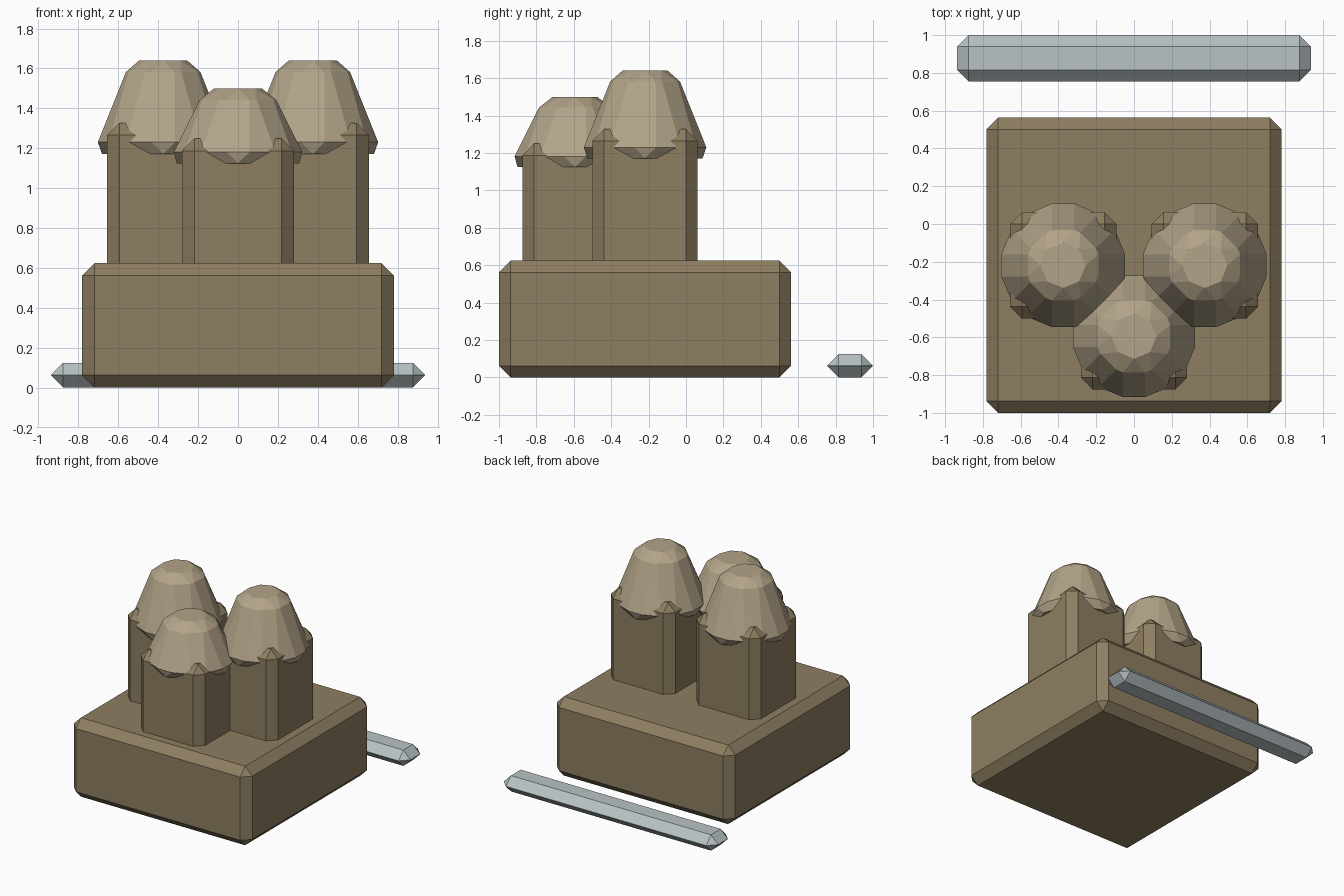
import bpy, bmesh
from mathutils import Matrix, Vector

if "Cube" in bpy.data.objects:
    bpy.data.objects.remove(bpy.data.objects["Cube"])


def material(name, rgb):
    m = bpy.data.materials.new(name)
    m.diffuse_color = (*rgb, 1)
    m.use_nodes = True
    m.node_tree.nodes["Principled BSDF"].inputs["Base Color"].default_value = m.diffuse_color
    return m


wood = material("wood", (0.27, 0.21, 0.12))
pale_wood = material("pale_wood", (0.45, 0.37, 0.25))
metal = material("metal", (0.48, 0.54, 0.55))


def finish(name, bm, location, mat, width=0.0625):
    """Turn a bmesh into an object with flat single-step chamfers."""
    mesh = bpy.data.meshes.new(name)
    bm.to_mesh(mesh)
    bm.free()
    mesh.materials.append(mat)
    obj = bpy.data.objects.new(name, mesh)
    obj.location = location
    bpy.context.collection.objects.link(obj)
    bevel = obj.modifiers.new("chamfer", 'BEVEL')
    bevel.width = width
    bevel.segments = 1
    bevel.limit_method = 'ANGLE'
    return obj


def box(name, low, high, mat, width=0.0625):
    low, high = Vector(low), Vector(high)
    bm = bmesh.new()
    bmesh.ops.create_cube(bm, size=1, matrix=Matrix.Diagonal((*(high - low), 1)))
    return finish(name, bm, (low + high) / 2, mat, width)


def cap(name, x, y, z0, z1):
    # tapered octagon with corners on the axes
    bm = bmesh.new()
    bmesh.ops.create_cone(bm, cap_ends=True, segments=8, radius1=0.375,
                          radius2=0.1875, depth=z1 - z0)
    return finish(name, bm, (x, y, (z0 + z1) / 2), pale_wood)


# Block and loose bar behind it
box("base_block", (-0.78125, -1, 0), (0.78125, 0.5625, 0.625), wood)
box("back_bar", (-0.9375, 0.755, 0), (0.9375, 1, 0.125), metal, 0.0615)

# Three posts with tapered caps: name, x, y, post top, cap bottom, cap top
posts = [("left", -0.375, -0.21875, 1.328, 1.172, 1.641),
         ("right", 0.375, -0.21875, 1.328, 1.172, 1.641),
         ("front", 0, -0.59375, 1.25, 1.125, 1.5)]
h = 0.28125
for name, x, y, top, z0, z1 in posts:
    box(name + "_post", (x - h, y - h, 0.547), (x + h, y + h, top), wood)
    cap(name + "_cap", x, y, z0, z1)
